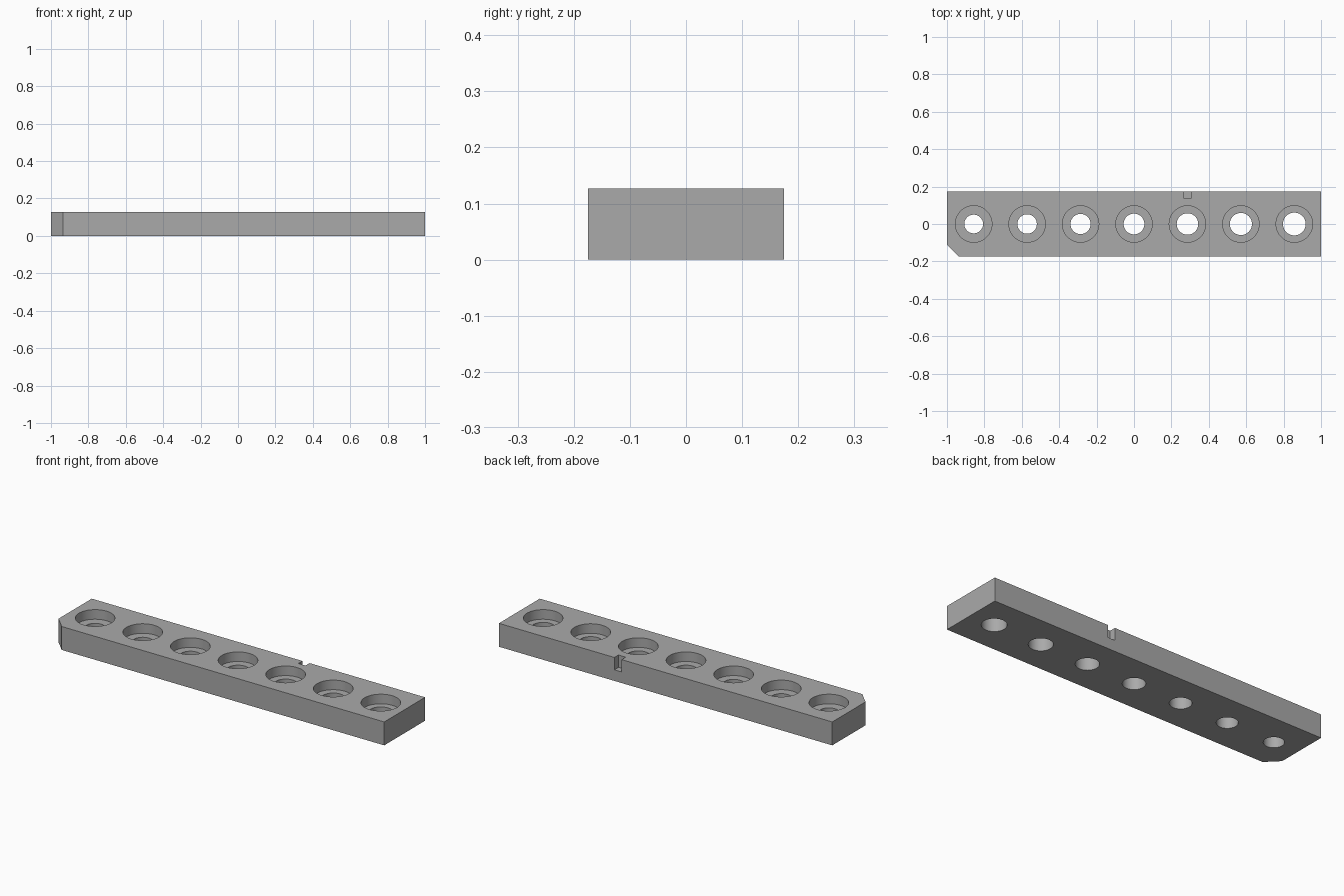
import bpy, bmesh, math
from mathutils import Matrix

HEIGHT, HALF_W, CHAMFER = 0.127, 0.175, 0.065
PITCH, BORE_R, BORE_DEPTH = 2 / 7, 0.0975, 0.052

cube = bpy.data.objects.get("Cube")
if cube:
    bpy.data.objects.remove(cube, do_unlink=True)

metal = bpy.data.materials.new("plain grey")
metal.use_nodes = True
grey = (0.4, 0.4, 0.4, 1)
metal.diffuse_color = grey
metal.node_tree.nodes["Principled BSDF"].inputs["Base Color"].default_value = grey


def make_object(name, bm):
    bmesh.ops.recalc_face_normals(bm, faces=bm.faces)
    mesh = bpy.data.meshes.new(name)
    bm.to_mesh(mesh)
    bm.free()
    mesh.materials.append(metal)
    obj = bpy.data.objects.new(name, mesh)
    bpy.context.collection.objects.link(obj)
    return obj


def add_cylinder(bm, x, radius, z0, z1):
    bmesh.ops.create_cone(bm, cap_ends=True, segments=64, radius1=radius, radius2=radius,
                          depth=z1 - z0, matrix=Matrix.Translation((x, 0, (z0 + z1) / 2)))


def cut(target, name, bm):
    cutter = make_object(name, bm)
    cutter.hide_render = True
    mod = target.modifiers.new(name, 'BOOLEAN')
    mod.operation, mod.solver, mod.object = 'DIFFERENCE', 'EXACT', cutter
    bpy.context.view_layer.objects.active = target
    bpy.ops.object.modifier_apply(modifier=name)
    bpy.data.objects.remove(cutter, do_unlink=True)


# Bar with one chamfered corner
bm = bmesh.new()
outline = [(-1 + CHAMFER, -HALF_W), (1, -HALF_W), (1, HALF_W),
           (-1, HALF_W), (-1, -HALF_W + CHAMFER)]
base = bm.faces.new([bm.verts.new((x, y, 0)) for x, y in outline])
top = bmesh.ops.extrude_face_region(bm, geom=[base])["geom"]
bmesh.ops.translate(bm, vec=(0, 0, HEIGHT),
                    verts=[v for v in top if isinstance(v, bmesh.types.BMVert)])
bar = make_object("gauge_bar", bm)

# Counterbores of equal size
bm = bmesh.new()
for i in range(-3, 4):
    add_cylinder(bm, i * PITCH, BORE_R, HEIGHT - BORE_DEPTH, HEIGHT + 0.1)
cut(bar, "counterbore_cutter", bm)

# Through holes that widen gradually along the bar
bm = bmesh.new()
for i in range(-3, 4):
    add_cylinder(bm, i * PITCH, 0.0555 + 0.0018 * i, -0.1, HEIGHT + 0.1)
cut(bar, "through_hole_cutter", bm)

# Index notch in the back edge
bm = bmesh.new()
bmesh.ops.create_cube(bm, size=1, matrix=Matrix.Translation((PITCH, 0.19, HEIGHT))
                      @ Matrix.Diagonal((0.043, 0.1, 0.134, 1)))
cut(bar, "notch_cutter", bm)

# Smooth bores with crisp rims
bpy.ops.object.select_all(action='DESELECT')
bar.select_set(True)
bpy.context.view_layer.objects.active = bar
bpy.ops.object.shade_smooth_by_angle(angle=math.radians(30))
